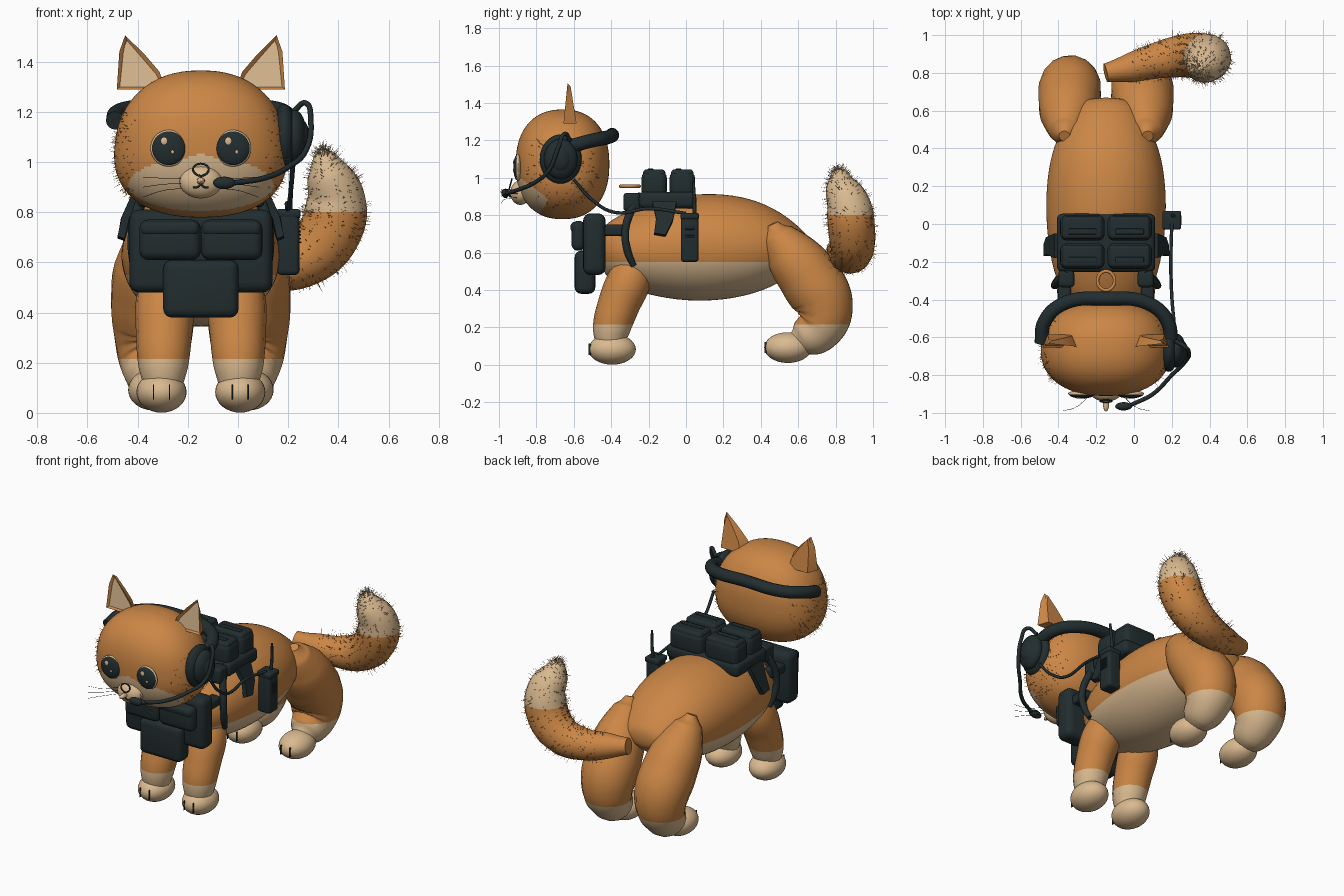
import bpy, bmesh, random
from math import sin, cos, pi, radians
from mathutils import Vector

if "Cube" in bpy.data.objects:
    bpy.data.objects.remove(bpy.data.objects["Cube"])
random.seed(4)
CX = -0.148  # body symmetry plane


def material(name, rgb):
    m = bpy.data.materials.new(name)
    m.use_nodes = True
    m.diffuse_color = (*rgb, 1)
    m.node_tree.nodes["Principled BSDF"].inputs["Base Color"].default_value = (*rgb, 1)
    return m


ORANGE = material("fur_orange", (0.60, 0.24, 0.06))
CREAM = material("fur_cream", (0.70, 0.49, 0.28))
DARK = material("gear_dark", (0.016, 0.026, 0.028))


def add(name, data, *mats):
    """Link data as an object, bake it to a smooth mesh and return it."""
    ob = bpy.data.objects.new(name, data)
    bpy.context.collection.objects.link(ob)
    for m in mats:
        data.materials.append(m)
    return ob


def bake(ob, angle=40):
    dg = bpy.context.evaluated_depsgraph_get()
    mesh = bpy.data.meshes.new_from_object(ob.evaluated_get(dg))
    name, old = ob.name, ob
    bpy.data.objects.remove(old)
    new = bpy.data.objects.new(name, mesh)
    bpy.context.collection.objects.link(new)
    mesh.shade_smooth()
    mesh.set_sharp_from_angle(angle=radians(angle))
    return new


def from_bm(name, bm, *mats):
    mesh = bpy.data.meshes.new(name)
    bmesh.ops.recalc_face_normals(bm, faces=bm.faces)
    bm.to_mesh(mesh)
    bm.free()
    return add(name, mesh, *mats)


def ball(name, center, radii, mat, segs=32):
    bm = bmesh.new()
    bmesh.ops.create_uvsphere(bm, u_segments=segs, v_segments=segs // 2, radius=1)
    for v in bm.verts:
        v.co = Vector(center) + v.co * Vector(radii)
    return bake(from_bm(name, bm, mat))


def box(name, center, size, mat=DARK, bevel=0.025):
    bm = bmesh.new()
    bmesh.ops.create_cube(bm, size=1)
    for v in bm.verts:
        v.co = Vector(center) + v.co * Vector(size)
    ob = from_bm(name, bm, mat)
    mod = ob.modifiers.new("round", 'BEVEL')
    mod.width, mod.segments = bevel, 4
    return bake(ob)


def tube(name, points, mat=DARK, radius=1.0, cyclic=False):
    """Smooth tube through points (x, y, z[, r])."""
    cu = bpy.data.curves.new(name, 'CURVE')
    cu.dimensions, cu.bevel_depth, cu.bevel_resolution = '3D', radius, 6
    cu.resolution_u, cu.use_fill_caps = 10, True
    sp = cu.splines.new('BEZIER')
    sp.use_cyclic_u = cyclic
    sp.radius_interpolation = 'CARDINAL'
    sp.bezier_points.add(len(points) - 1)
    for bp, p in zip(sp.bezier_points, points):
        bp.co = p[:3]
        bp.radius = p[3] if len(p) > 3 else 1
        bp.handle_left_type = bp.handle_right_type = 'AUTO'
    return bake(add(name, cu, mat))


def split_colour(ob, z, cream_above=False):
    """Cut the mesh at height z and colour one side cream."""
    bm = bmesh.new()
    bm.from_mesh(ob.data)
    bmesh.ops.bisect_plane(bm, geom=bm.verts[:] + bm.edges[:] + bm.faces[:],
                           plane_co=(0, 0, z), plane_no=(0, 0, 1))
    for f in bm.faces:
        f.material_index = int((f.calc_center_median().z > z) == cream_above)
    bm.to_mesh(ob.data)
    bm.free()
    ob.data.materials.append(CREAM)


def fur(name, src, count, length, keep):
    """Fine single-triangle hairs scattered over a mesh."""
    bm = bmesh.new()
    polys = [p for p in src.data.polygons if keep(p.center)]
    for p in random.choices(polys, k=count):
        jitter = Vector([random.uniform(-1, 1) for _ in range(3)])
        side = p.normal.cross(jitter).normalized() * 0.0015
        base = p.center + jitter * 0.008 - p.normal * 0.006
        tip = base + (p.normal + jitter * 0.4) * length * random.uniform(0.6, 1.3)
        bm.faces.new([bm.verts.new(c) for c in (base - side, base + side, tip)]
                     ).material_index = p.material_index
    from_bm(name, bm, ORANGE, CREAM)


# Torso: oval rings along y (y, half width, bottom, top)
rings = [(-.46, .10, .55, .70), (-.43, .19, .46, .76), (-.3, .27, .40, .83),
         (-.1, .31, .35, .895), (.1, .323, .335, .922), (.3, .308, .36, .905),
         (.45, .265, .41, .85), (.55, .205, .47, .785), (.63, .155, .53, .715), (.67, .09, .57, .66)]
bm = bmesh.new()
loops = [[bm.verts.new((CX + w * cos(a), y, (lo + hi) / 2 + (hi - lo) / 2 * sin(a)))
          for a in [2 * pi * i / 32 for i in range(32)]] for y, w, lo, hi in rings]
for a, b in zip(loops, loops[1:]):
    for i in range(32):
        bm.faces.new((a[i], a[i - 1], b[i - 1], b[i]))
bm.faces.new(loops[0])
bm.faces.new(loops[-1])
torso = from_bm("torso", bm, ORANGE)
torso.modifiers.new("smooth", 'SUBSURF').levels = 2
split_colour(bake(torso), 0.55)

# Head: rounded-box ellipsoid, wider at the cheeks, with a cream face mask
P, HC, HR = 2.3, Vector((CX, -.66, 1.072)), Vector((.343, .25, .293))


def head_front(x, z):
    u, w = abs(x - CX) / HR.x, abs(z - HC.z) / HR.z
    return HC.y - HR.y * max(0, 1 - u ** P - w ** P) ** (1 / P)


bm = bmesh.new()
bmesh.ops.create_uvsphere(bm, u_segments=128, v_segments=96, radius=1)
for v in bm.verts:
    c = v.co / sum(abs(k) ** P for k in v.co) ** (1 / P)
    c.x *= 1 - 0.09 * c.z
    v.co = HC + c * HR
for f in bm.faces:
    c = f.calc_center_median()
    u = abs(c.x - CX)
    mask = (u / .29) ** 2 + ((c.z - .91) / .105) ** 2 < 1 or (u < .09 and .9 < c.z < 1.035 - u * .3)
    f.material_index = int(mask and c.y < HC.y)
head = bake(from_bm("head", bm, ORANGE, CREAM))
fur("cheek_fur", head, 700, 0.02, lambda c: abs(c.x - CX) > .26 and c.z < 1.2)
ball("muzzle", (CX, -.885, .92), (.085, .055, .065), CREAM)
ball("nose_tip", (CX, -.955, .925), (.016, .038, .014), CREAM, 16)
tube("nose_outline", [(CX - .03, -.935, .978), (CX + .03, -.935, .978), (CX, -.944, .945)],
     radius=.004, cyclic=True)
tube("mouth_bridge", [(CX, -.944, .945), (CX, -.944, .91)], radius=.004)

for s, side in ((1, "left"), (-1, "right")):
    def X(d):
        return CX + s * d

    # Eyes with cream rim and highlights
    ex, ez = X(.128), 1.055
    ey = head_front(ex, ez)
    ball(side + "_eye_rim", (ex, ey, ez), (.073, .018, .073), CREAM)
    ball(side + "_eye", (ex, ey - .004, ez), (.068, .021, .068), DARK)
    ball(side + "_eye_glint", (ex - .018, ey - .021, ez + .028), (.014, .005, .016), CREAM, 16)
    ball(side + "_eye_small_glint", (ex + .015, ey - .023, ez - .015), (.007, .004, .008), CREAM, 12)
    tube(side + "_mouth", [(X(0), -.944, .912), (X(.014), -.942, .9), (X(.03), -.938, .898)], radius=.004)
    for dz in (-.02, 0, .02):
        tube(side + "_whisker", [(X(.08), -.9, .915 + dz), (X(.16), -.97, .91 + dz * 1.3),
                                 (X(.23), -.99, .9 + dz * 2)], radius=.001)

    # Ear: leaf outline with an inset cream hollow
    outline = [(.14, 1.29), (.165, 1.36), (.225, 1.43), (.302, 1.505), (.325, 1.44), (.335, 1.29)]
    bm = bmesh.new()
    front = [bm.verts.new((X(x), -.655 + .02 * (z - 1.29) / .2, z)) for x, z in outline]
    back = [bm.verts.new((X(.25 + (x - .25) * .7), -.585 - .03 * (z - 1.29) / .2, 1.29 + (z - 1.29) * .93))
            for x, z in outline]
    inner = bm.faces.new(front)
    bm.faces.new(back[::-1])
    for i in range(len(front)):
        bm.faces.new((front[i], front[i - 1], back[i - 1], back[i]))
    bmesh.ops.recalc_face_normals(bm, faces=bm.faces)
    bmesh.ops.inset_region(bm, faces=[inner], thickness=.016, depth=-.012)
    inner.material_index = 1
    bake(from_bm(side + "_ear", bm, ORANGE, CREAM), 30)

    # Legs and paws
    leg = tube(side + "_front_leg", [(X(.15), -.40, .07, .07), (X(.15), -.40, .18, .098),
               (X(.147), -.36, .32, .112), (X(.142), -.30, .46, .115), (X(.14), -.26, .56, .08),
               (X(.14), -.25, .6, .03)], ORANGE)
    split_colour(leg, .215)
    leg = tube(side + "_hind_leg", [(X(.22), .465, .755, .03), (X(.215), .49, .70, .085),
               (X(.205), .56, .595, .14), (X(.195), .66, .46, .165), (X(.19), .735, .32, .16),
               (X(.19), .71, .2, .135), (X(.19), .63, .14, .1), (X(.19), .57, .11, .05)], ORANGE)
    split_colour(leg, .215)
    for part, px, py, pz in (("front", .157, -.395, .083), ("hind", .19, .545, .092)):
        ball(f"{side}_{part}_paw", (X(px), py, pz), (.1, .127, .082), CREAM)
        for d in (-.032, .032):
            box(f"{side}_{part}_toe_line", (X(px + d), py - .12, pz), (.005, .012, .06), bevel=.001)

    # Harness parts that repeat on both sides
    box(side + "_chest_pouch", (X(.123), -.575, .69), (.245, .075, .16), bevel=.035)
    box(side + "_chest_pouch_flap", (X(.123), -.58, .735), (.235, .075, .06), bevel=.025)
    for y in (-.17, -.02):
        box(side + "_back_pouch", (X(.125), y, .965), (.235, .135, .14), bevel=.035)
        box(side + "_back_pouch_flap", (X(.125), y, 1.02), (.215, .12, .05), bevel=.02)
        box(side + "_pouch_tab", (X(.125), y - .02, 1.045), (.15, .03, .012), bevel=.005)
    tube(side + "_shoulder_strap", [(X(.2), -.24, .91, 1), (X(.25), -.3, .81, 1.1), (X(.272), -.325, .7, 1),
         (X(.265), -.31, .6, 1), (X(.25), -.28, .53, .8)], radius=.02)
    box(side + "_strap_pad", (X(.21), -.29, .87), (.085, .09, .1), bevel=.02)
    box(side + "_chest_strap", (X(.22), -.39, .72), (.07, .14, .06), bevel=.015)
    bm = bmesh.new()
    flap = bm.faces.new([bm.verts.new((X(x), y, z)) for x, y, z in
                         ((.26, -.18, .87), (.26, -.05, .87), (.305, -.07, .77), (.318, -.11, .69),
                          (.318, -.17, .70), (.3, -.16, .78))])
    ob = from_bm(side + "_saddle_flap", bm, DARK)
    mod = ob.modifiers.new("thick", 'SOLIDIFY')
    mod.thickness, mod.offset = .03, 0
    bake(ob, 30)

# Tail with cream tip
tail = tube("tail", [(-.15, .80, .62, .05), (-.03, .825, .60, .075), (.12, .865, .585, .095),
                     (.27, .89, .62, .115), (.37, .885, .73, .125), (.39, .87, .85, .118),
                     (.36, .83, .96, .085), (.34, .815, 1.03, .04), (.335, .81, 1.05, .01)], ORANGE)
split_colour(tail, .8, True)
fur("tail_fur", tail, 1500, .025, lambda c: c.x > 0)

# Harness centre parts
box("chest_plate", (CX, -.49, .645), (.57, .12, .33), bevel=.04)
box("lower_chest_pouch", (CX, -.54, .495), (.3, .11, .23), bevel=.035)
box("saddle", (CX, -.1, .88), (.52, .31, .09), bevel=.03)
ring = [(CX + .045 * cos(a), -.30 + .05 * sin(a), .955) for a in [2 * pi * i / 8 for i in range(8)]]
tube("lead_ring", ring, ORANGE, .009, True)

# Radio, antenna and cable
box("radio", (.2, .02, .675), (.09, .095, .25), bevel=.018)
box("radio_cap", (.2, .02, .795), (.1, .1, .035), bevel=.012)
for i in range(5):
    box("radio_grille", (.247, .02, .68 + i * .015), (.008, .05, .006), bevel=.002)
tube("antenna", [(.205, .045, .8, 1.2), (.21, .045, .88, 1), (.215, .04, .98, .8)], radius=.009)
tube("radio_cable", [(.22, -.6, .99), (.21, -.5, .88), (.2, -.38, .815), (.195, -.2, .835),
                     (.2, 0, .81)], radius=.009)

# Headset
tube("headband", [(-.49, -.63, 1.165), (-.475, -.52, 1.195), (-.38, -.425, 1.215), (CX, -.395, 1.23),
                  (.085, -.425, 1.215), (.18, -.52, 1.195), (.195, -.63, 1.165)], radius=.037)
ball("ear_cushion", (.185, -.67, 1.1), (.05, .112, .132), DARK)
ball("ear_cup", (.225, -.67, 1.1), (.05, .09, .108), DARK)
ball("ear_cup_cap", (.25, -.67, 1.1), (.035, .055, .07), DARK)
tube("mic_boom", [(.22, -.62, 1.2), (.27, -.65, 1.235), (.29, -.68, 1.17), (.27, -.73, 1.045),
                  (.2, -.8, .98), (.1, -.9, .935), (-.02, -.96, .917)], radius=.011)
ball("mic_head", (-.055, -.965, .917), (.045, .022, .025), DARK, 20)
